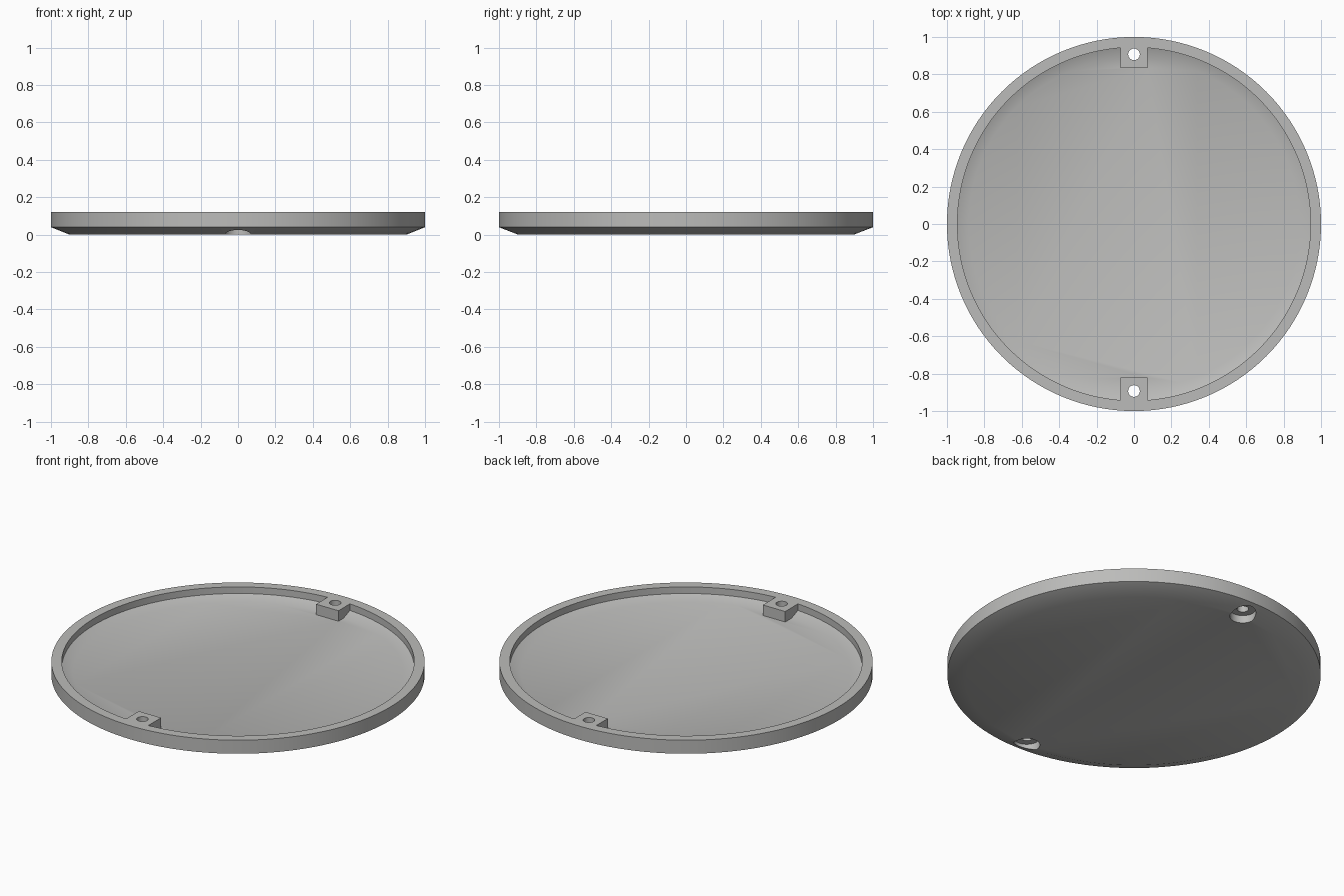
import bpy
import bmesh
from math import radians
from mathutils import Matrix

SEGMENTS = 128
HEIGHT = 0.12

cube = bpy.data.objects.get("Cube")
if cube:
    bpy.data.objects.remove(cube, do_unlink=True)

grey = bpy.data.materials.new("light_grey")
grey.use_nodes = True
grey.diffuse_color = (0.5, 0.5, 0.49, 1)
grey.node_tree.nodes["Principled BSDF"].inputs["Base Color"].default_value = grey.diffuse_color


def add_object(name, bm):
    bmesh.ops.recalc_face_normals(bm, faces=bm.faces)
    mesh = bpy.data.meshes.new(name)
    bm.to_mesh(mesh)
    bm.free()
    mesh.materials.append(grey)
    obj = bpy.data.objects.new(name, mesh)
    bpy.context.collection.objects.link(obj)
    return obj


def stacked_rings(name, profile, segments=SEGMENTS, y=0):
    """Closed solid of revolution from (radius, z) pairs."""
    bm = bmesh.new()
    rings = []
    for radius, z in profile:
        ring = bmesh.ops.create_circle(bm, segments=segments, radius=radius,
                                       matrix=Matrix.Translation((0, y, z)))
        rings.append(ring["verts"])
    for low, high in zip(rings, rings[1:]):
        for i in range(segments):
            j = (i + 1) % segments
            bm.faces.new((low[i], low[j], high[j], high[i]))
    bm.faces.new(rings[0])
    bm.faces.new(rings[-1])
    return add_object(name, bm)


def box(name, low, high):
    bm = bmesh.new()
    bmesh.ops.create_cube(bm, size=1)
    for v in bm.verts:
        v.co = [lo if c < 0 else hi for c, lo, hi in zip(v.co, low, high)]
    return add_object(name, bm)


def subtract(target, cutter):
    cutter.hide_render = True
    mod = target.modifiers.new("cut", "BOOLEAN")
    mod.operation = "DIFFERENCE"
    mod.solver = "EXACT"
    mod.object = cutter
    bpy.context.view_layer.objects.active = target
    bpy.ops.object.modifier_apply(modifier=mod.name)
    bpy.data.objects.remove(cutter, do_unlink=True)


# Outer dish with a bevelled underside
dish = stacked_rings("round_lid", [(0.9, 0), (1, 0.04), (1, HEIGHT)])

# Hollow interior, leaving a square screw block at the front and back
hollow = stacked_rings("hollow_cutter", [(0.885, 0.058), (0.944, 0.081), (0.944, 0.3)])
subtract(hollow, box("back_block", (-0.073, 0.834, -0.1), (0.073, 1.2, 0.5)))
subtract(hollow, box("front_block", (-0.073, -1.2, -0.1), (0.073, -0.822, 0.5)))
subtract(dish, hollow)

# Screw holes with wide recesses on the underside
for y in (0.907, -0.893):
    subtract(dish, stacked_rings("screw_hole", [(0.031, -0.1), (0.031, 0.3)], 48, y))
    subtract(dish, stacked_rings("screw_recess", [(0.07, -0.1), (0.07, 0.045)], 48, y))

bpy.ops.object.select_all(action="DESELECT")
dish.select_set(True)
bpy.context.view_layer.objects.active = dish
bpy.ops.object.shade_smooth_by_angle(angle=radians(30))
